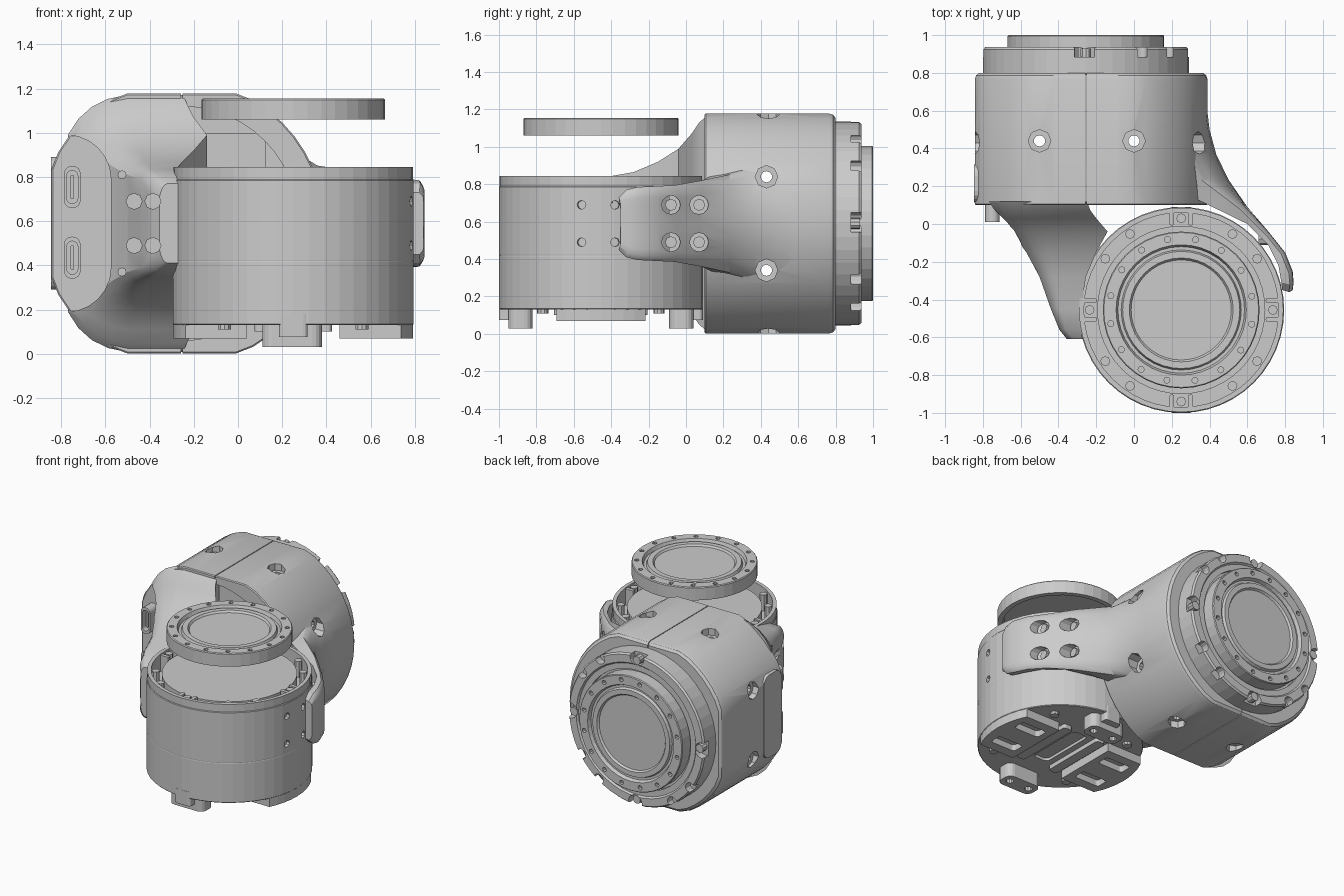
import bpy, bmesh, math
from mathutils import Vector, Matrix

if "Cube" in bpy.data.objects:
    bpy.data.objects.remove(bpy.data.objects["Cube"])

ZC = 0.59                                    # mid height of the rear housing
AX, AY = 0.25, -0.455                        # axis of the upright actuator
RX = -0.255                                  # axis of the rear actuator
up = lambda p: Vector((p.x + AX, p.y + AY, p.z))      # local z -> up
back = lambda p: Vector((p.x + RX, p.z, p.y + ZC))    # local z -> +y


def finish(name, bm, place=None):
    if place:
        for v in bm.verts:
            v.co = place(v.co)
    bmesh.ops.recalc_face_normals(bm, faces=bm.faces)
    me = bpy.data.meshes.new(name)
    bm.to_mesh(me)
    bm.free()
    ob = bpy.data.objects.new(name, me)
    bpy.context.collection.objects.link(ob)
    return ob


def loft(name, rings, place=None):
    bm = bmesh.new()
    vs = [[bm.verts.new(p) for p in r] for r in rings]
    n = len(vs[0])
    for a, b in zip(vs, vs[1:]):
        for i in range(n):
            bm.faces.new((a[i], a[(i + 1) % n], b[(i + 1) % n], b[i]))
    bm.faces.new(vs[0])
    bm.faces.new(vs[-1])
    return finish(name, bm, place)


def prism(name, pts, z0, z1, place=None):
    return loft(name, [[(x, y, z) for x, y in pts] for z in (z0, z1)], place)


def polar(r, deg, z):
    a = math.radians(deg)
    return (r * math.cos(a), r * math.sin(a), z)


def lathe(name, prof, n, place):
    return loft(name, [[polar(r, 360 * i / n, z) for i in range(n)] for r, z in prof], place)


def rods(name, items, n=10, place=None):
    """Cylinders from (start, end, radius)."""
    bm = bmesh.new()
    for a, b, r in items:
        a, b = Vector(a), Vector(b)
        m = Matrix.Translation((a + b) / 2) @ (b - a).to_track_quat('Z', 'Y').to_matrix().to_4x4()
        bmesh.ops.create_cone(bm, cap_ends=True, segments=n, radius1=r, radius2=r,
                              depth=(b - a).length, matrix=m)
    return finish(name, bm, place)


def cut(obs, cutter):
    for ob in obs:
        bpy.context.view_layer.objects.active = ob
        m = ob.modifiers.new("cut", 'BOOLEAN')
        m.operation, m.object, m.solver = 'DIFFERENCE', cutter, 'EXACT'
        bpy.ops.object.modifier_apply(modifier="cut")
    bpy.data.objects.remove(cutter)


def smooth(ob):
    bpy.ops.object.select_all(action='DESELECT')
    ob.select_set(True)
    bpy.context.view_layer.objects.active = ob
    bpy.ops.object.shade_smooth_by_angle(angle=math.radians(28))


def rrect(cx, cy, w, h, r, n=4):
    pts = []
    for k, (sx, sy) in enumerate(((1, 1), (-1, 1), (-1, -1), (1, -1))):
        for i in range(n + 1):
            a = math.pi / 2 * (k + i / n)
            pts.append((cx + sx * (w / 2 - r) + r * math.cos(a), cy + sy * (h / 2 - r) + r * math.sin(a)))
    return pts


# Rear housing: clipped circle with a rounded back edge, split into two shells at the seam
def half(name, side):
    pts = []
    for i in range(25):
        x, z, _ = polar(0.645, -90 + 180 * i / 24, 0)
        pts.append((side * max(.003, min(x, 0.588 if side < 0 else 0.645)), max(-0.588, min(0.588, z))))
    return loft(name, [[(x * s, z * s, y) for x, z in pts] for y, s in
                       ((0.1, .99), (.106, 1), (.765, 1), (.787, .988), (.8, .96))], back)


left = half("left_shell", -1)
right = half("right_shell", 1)
# Shallow round recess in the open front of the right shell
cut([right], rods("cutter", [((RX, 0.05, ZC), (RX, 0.14, ZC), 0.53)], 48))
prism("front_inner_plate", rrect(0.2, 0, 0.36, 0.82, 0.05), 0.115, 0.15, back)

# Left arm: flared shell narrowing towards the upright actuator
rings = []
for y, xi, xm, xo, h, h2 in ((0.12, -.25, -.50, -.77, .582, .40), (0.07, -.23, -.50, -.735, .54, .40),
                             (0.03, -.2, -.50, -.70, .48, .37), (-0.04, -.14, -.47, -.65, .40, .32),
                             (-0.15, -.2, -.45, -.57, .33, .26), (-0.28, -.255, -.42, -.50, .275, .22),
                             (-0.45, -.28, -.39, -.44, .245, .2), (-0.56, -.275, -.36, -.395, .215, .16),
                             (-0.61, -.27, -.32, -.355, .18, .12)):
    c = (xo * .7 + xm * .3, h * .97)
    top = [(xi, h)]
    for i in range(5):
        t = i / 4
        top.append(tuple((1 - t) ** 2 * p + 2 * t * (1 - t) * q + t * t * s
                         for p, q, s in zip((xm, h), c, (xo, h2))))
    rings.append([(x, y, ZC + z) for x, z in top] + [(x, y, ZC - z) for x, z in reversed(top)])
left_arm = loft("left_arm", rings)
# Recess that exposes the connector panel
cut([left_arm], prism("cutter", rrect(-0.875, ZC, 0.6, 0.8, 0.2, 6), -0.6, 0.102,
                      lambda p: Vector((p.x, p.z, p.y))))
cut([left_arm], rods("cutter", [((x, -0.7, z), (x, y, z), r) for x, y, r in ((-.47, -.2, .036), (-.385, -.3, .036))
                                for z in (.49, .69)] +
                     [((-.525, -.4, z), (-.525, -.1, z), .018) for z in (.37, .81)], 8))

# Right arm: strap that hugs the round housing, then curves out to the actuator
rings = []
for xo, yo, xi, yi, h in ((.375, .74, .3, .72, .40), (.388, .6, .3, .55, .39), (.40, .5, .3, .45, .36),
                          (.435, .37, .3, .3, .31), (.50, .235, .33, .15, .262), (.60, .09, .43, .085, .23),
                          (.72, -.05, .6, 0, .205), (.80, -.15, .71, -.11, .2), (.84, -.25, .765, -.22, .195),
                          (.845, -.31, .78, -.31, .18), (.84, -.35, .785, -.35, .14)):
    w = max(0, min(1, (yo - .07) / .24))
    outer, inner = [], []
    for i in range(13):
        t = math.sin(math.pi / 2 * (i / 6 - 1))
        z = t * h
        hug = RX + math.sqrt(.645 ** 2 - z * z) - .39
        shoulder = max(0, abs(t) - .8) * 5
        x = xo + w * hug - (w * max(0, xo - .38) * t * t + .02 * shoulder ** 2)
        outer.append((x, yo - (1 - w) * .01 * shoulder, ZC + z))
        inner.append((xi + w * hug, yi, ZC + z))
    rings.append(outer + inner[::-1])
right_arm = loft("right_arm", rings)
bolts = [(y, x, z) for y, x in ((-.08, .69), (.07, .56)) for z in (.49, .69)]
cut([right_arm], rods("cutter", [((1, y, z), (x, y, z), .05) for y, x, z in bolts], 12))
rods("arm_screws", [((x - .03, y, z), (x + .02, y, z), .032) for y, x, z in bolts], 8)

# Screw holes through the housing: wide seats, then the bores
shells = [left, right, right_arm]
cut(shells, rods("cutter", [((x, .44, ZC + s * .54), (x, .44, ZC + s * .7), .06) for x in (-.5, 0) for s in (1, -1)], 8))
cut(shells, rods("cutter", [((a, .43, z), (b, .43, z), .06) for a, b in ((.29, .6), (-.8, -1)) for z in (.34, .84)], 8))
cut(shells, rods("cutter", [((x, .44, -.2), (x, .44, 1.4), .03) for x in (-.5, 0)], 10))
cut(shells, rods("cutter", [((-1, .43, z), (1, .43, z), .03) for z in (.34, .84)], 10))
for s in shells + [left_arm]:
    smooth(s)

# Side panel and two connector sockets on the left
prism("side_panel", rrect(0, 0, 0.2, 0.6, 0.06), -0.847, -0.78, lambda p: Vector((p.z, p.x + 0.215, p.y + ZC)))
for n, z in (("upper", .755), ("lower", .435)):
    f = lambda p: Vector((p.x - .75, p.z, p.y + z))
    sock = prism(n + "_socket", rrect(0, 0, .075, .19, .035), .01, .14, f)
    cut([sock], prism("cutter", rrect(0, 0, .05, .15, .024), -.05, .07, f))
    prism(n + "_socket_tongue", rrect(0, 0, .016, .11, .006), .03, .1, f)

# Rear mounting flange with screw pockets
flange = lathe("rear_flange", [(.3, .79), (.545, .79), (.545, .925), (.535, .938), (.48, .938), (.47, .925),
                               (.43, .925), (.43, .90), (.3, .90)], 48, back)
angles = [a for q in range(4) for a in (q * 90, q * 90 + 34, q * 90 + 56)]
for a in angles:
    r = .037 if a % 90 else .056
    cut([flange], rods("cutter", [(polar(.527, a + .7, .883), polar(.527, a + .7, 1.01), r)], 11, back))
rods("rear_flange_screws", [(polar(.505, a, .87), polar(.505, a, .93), .03) for a in range(0, 360, 90)], 10, back)


# Output discs: one on the rear flange, one floating above the upright actuator
def disc(name, z, place):
    prof = [(.265, -.02), (.275, -.006), (.31, -.006), (.318, -.025), (.335, -.025), (.345, 0),
            (.41, 0), (.415, -.006), (.415, -.095), (.38, -.095), (.37, -.05)]
    d = lathe(name, [(r, h + z) for r, h in prof], 40, place)
    cut([d], rods("cutter", [(polar(.38, i * 22.5 + 11, z - .03), polar(.38, i * 22.5 + 11, z + .05), .016)
                             for i in range(16)], 8, place))


disc("rear_output_disc", 1.0, back)
disc("floating_output_disc", 1.155, up)

# Upright actuator body: open rim, trough and inner platform
body = lathe("actuator_body", [(.54, .13), (.545, .135), (.545, .415), (.544, .42), (.545, .425), (.545, .785),
                               (.541, .79), (.541, .845), (.515, .845), (.515, .72), (.445, .72), (.445, .82)], 48, up)
side = [polar(1, a, z) for a in (-11, 8, 172, 188) for z in (.49, .69)]
cut([body], rods("cutter", [((x * .518, y * .518, z), (x * .6, y * .6, z), .024) for x, y, z in side], 8, up))
rods("rim_posts", [(polar(.485, a, .7), polar(.485, a, .835), .026) for a in angles], 8, up)
# Paired lugs beside the four main posts
for a in range(0, 360, 90):
    for s in (-1, 1):
        turn = Matrix.Rotation(math.radians(a), 3, 'Z')
        prism(f"rim_lug_{a}_{'a' if s < 0 else 'b'}", rrect(.485, s * .05, .075, .026, .01, 2), .7, .838,
              lambda p: up(turn @ p))

# Underside: slotted slabs left and right, plug blocks front and back
for s, n in ((1, "right"), (-1, "left")):
    arc = [polar(.542, -26 + 52 * i / 8, 0)[:2] for i in range(9)]
    pts = [(s * x, y) for x, y in [(.21, -.238)] + arc + [(.21, .238)]]
    slab = prism(n + "_base_slab", pts, .07, .14, up)
    for y in (-.12, .12):
        cut([slab], prism("cutter", rrect(s * .36, y, .2, .09, .02), 0, .115, up))
    prism(n + "_base_rib", rrect(s * .14, 0, .07, .5, .02), .1, .14, up)
cut([body], prism("cutter", rrect(0, 0, .12, .42, .03), 0, .15, up))
for s, n in ((1, "back"), (-1, "front")):
    plug = prism(n + "_plug", rrect(-.005, s * .43, .27, .13, .045), .03, .14, up)
    cut([plug], rods("cutter", [((x, s * .43, 0), (x, s * .43, .07), .026) for x in (-.085, .075)], 10, up))
    prism(n + "_plug_key", rrect(0, s * .505, .13, .08, .02), .075, .18, up)
rods("base_screws", [(polar(.44, a, .11), polar(.44, a, .14), .03) for a in (45, 135, 225, 315)], 10, up)
